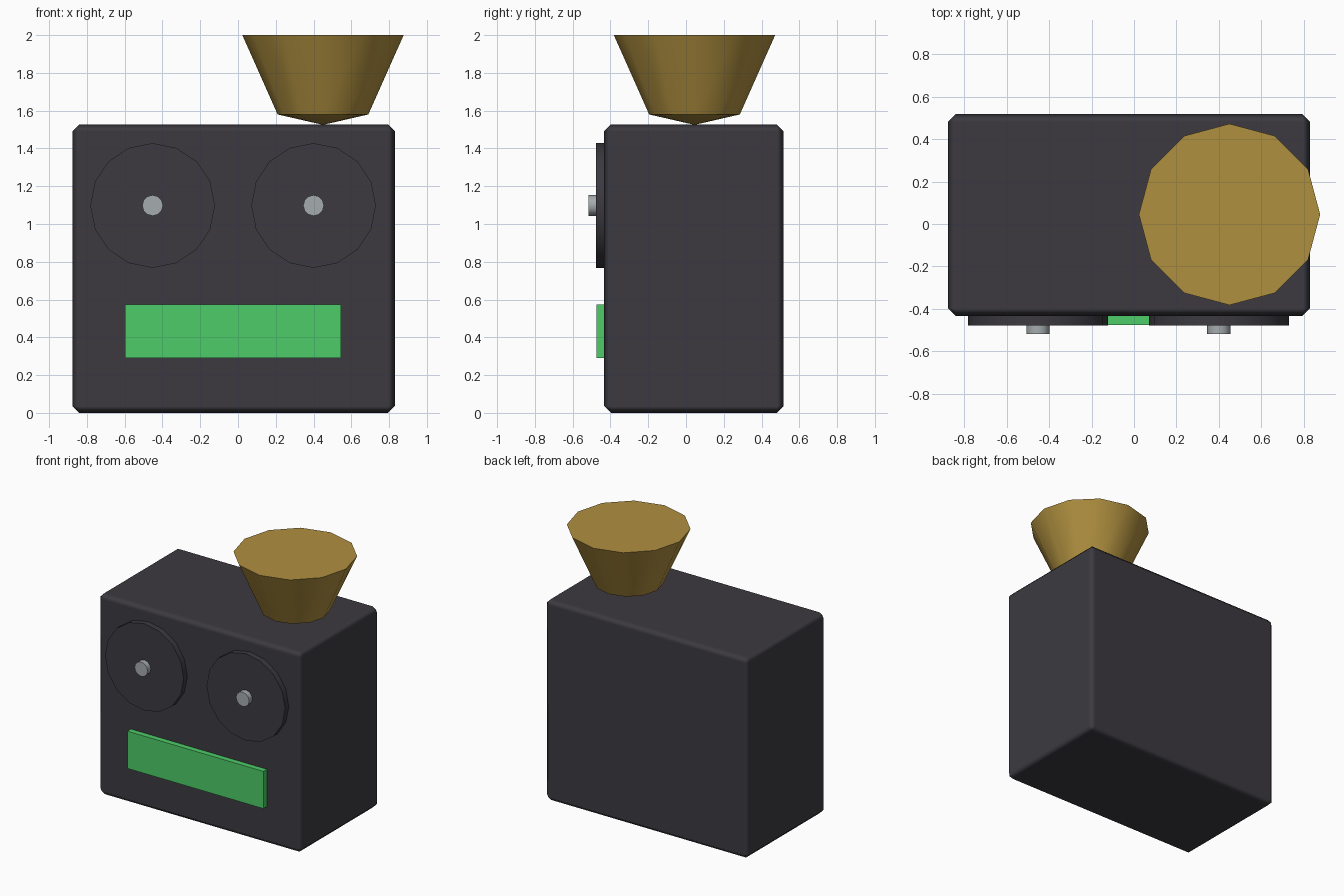
import bpy, bmesh, math
from mathutils import Matrix

if "Cube" in bpy.data.objects:
    bpy.data.objects.remove(bpy.data.objects["Cube"])


def material(name, rgb):
    m = bpy.data.materials.new(name)
    m.diffuse_color = (*rgb, 1)
    m.use_nodes = True
    m.node_tree.nodes["Principled BSDF"].inputs["Base Color"].default_value = m.diffuse_color
    return m


DARK = material("charcoal", (0.045, 0.042, 0.051))
GREEN = material("green", (0.074, 0.604, 0.138))
GOLD = material("brass", (0.434, 0.279, 0.051))
STEEL = material("light_grey", (0.376, 0.413, 0.429))


def add_object(name, bm, mat, angle=None):
    bmesh.ops.recalc_face_normals(bm, faces=bm.faces)
    me = bpy.data.meshes.new(name)
    bm.to_mesh(me)
    bm.free()
    me.materials.append(mat)
    ob = bpy.data.objects.new(name, me)
    bpy.context.collection.objects.link(ob)
    if angle:
        bpy.ops.object.select_all(action='DESELECT')
        ob.select_set(True)
        bpy.context.view_layer.objects.active = ob
        bpy.ops.object.shade_smooth_by_angle(angle=math.radians(angle))
    return ob


def box(name, lo, hi, mat, angle=None):
    bm = bmesh.new()
    size = [b - a for a, b in zip(lo, hi)]
    mid = [(a + b) / 2 for a, b in zip(lo, hi)]
    bmesh.ops.create_cube(bm, size=1, matrix=Matrix.Translation(mid) @ Matrix.Diagonal((*size, 1)))
    return add_object(name, bm, mat, angle)


def disc(name, x, z, r, y0, y1, sides, mat):
    bm = bmesh.new()
    mtx = Matrix.Translation((x, (y0 + y1) / 2, z)) @ Matrix.Rotation(math.pi / 2, 4, 'X')
    bmesh.ops.create_cone(bm, cap_ends=True, segments=sides, radius1=r, radius2=r,
                          depth=y1 - y0, matrix=mtx)
    # start with a vertex at the top
    return add_object(name, bm, mat, 40)


# Chamfered cabinet
body = box("cabinet", (-0.877, -0.433, 0), (0.83, 0.517, 1.527), DARK, 60)
bev = body.modifiers.new("chamfer", 'BEVEL')
bev.width = 0.036
bev.segments = 1
bev.harden_normals = True

# Dials with centre knobs
for side, x in (("left", -0.452), ("right", 0.4)):
    disc(side + "_dial", x, 1.098, 0.33, -0.477, -0.40, 16, DARK)
    disc(side + "_knob", x, 1.098, 0.055, -0.517, -0.45, 12, STEEL)

# Front plate
box("front_panel", (-0.597, -0.475, 0.29), (0.546, -0.40, 0.573), GREEN)

# Flared hopper with a shallow pointed base
bm = bmesh.new()
N = 12
rings = []
for r, z in ((0.24, 1.58), (0.427, 2.0)):
    rings.append([bm.verts.new((0.45 + r * math.cos(2 * math.pi * i / N),
                                0.045 + r * math.sin(2 * math.pi * i / N), z)) for i in range(N)])
tip = bm.verts.new((0.45, 0.045, 1.525))
for i in range(N):
    j = (i + 1) % N
    bm.faces.new((rings[0][i], rings[0][j], rings[1][j], rings[1][i]))
    bm.faces.new((tip, rings[0][j], rings[0][i]))
bm.faces.new(rings[1])
add_object("hopper", bm, GOLD, 40)
